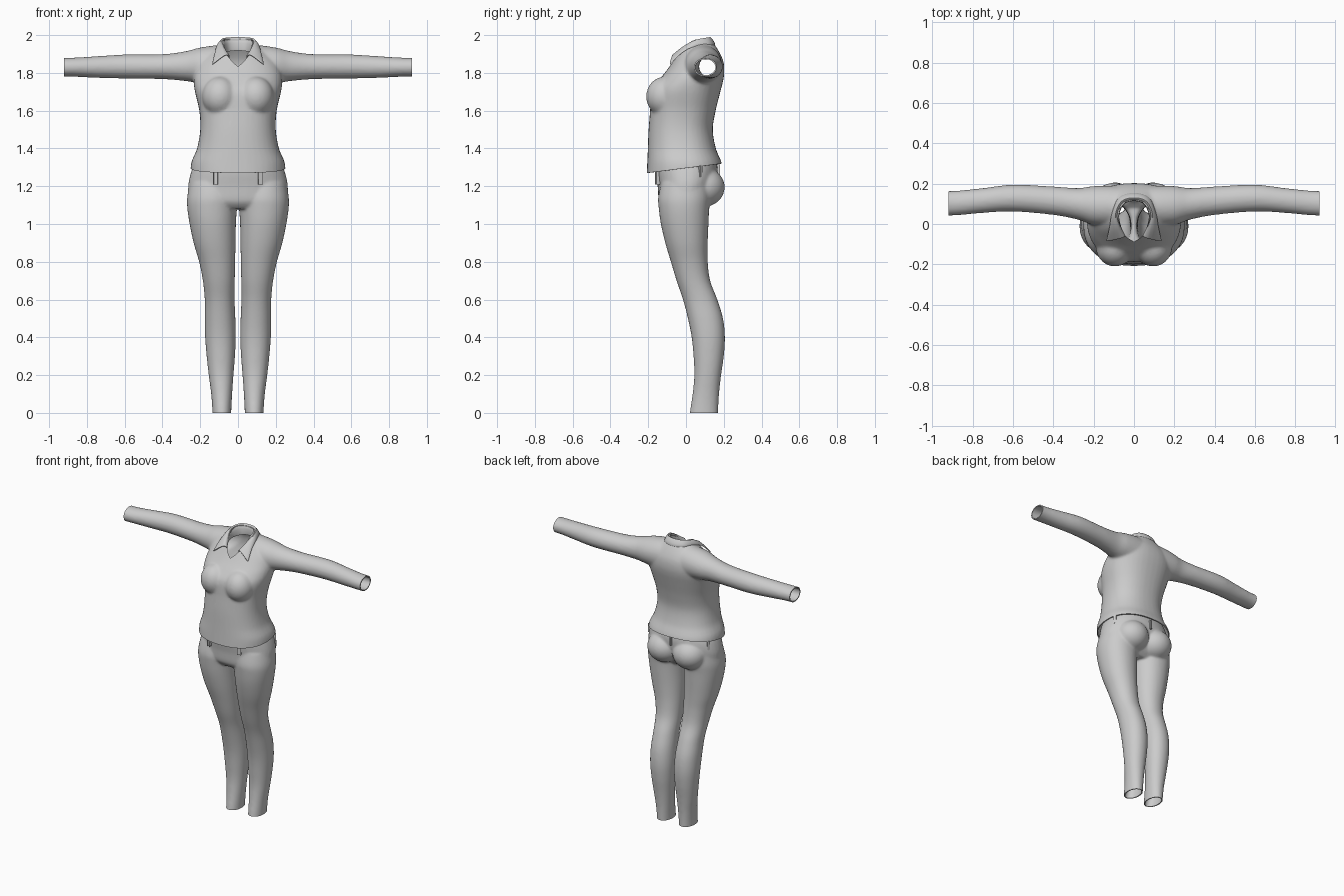
import bpy, bmesh, math
from mathutils import Vector

if "Cube" in bpy.data.objects:
    bpy.data.objects.remove(bpy.data.objects["Cube"])

cloth = bpy.data.materials.new("grey cloth")
cloth.diffuse_color = (0.6, 0.6, 0.6, 1)
cloth.use_nodes = True
cloth.node_tree.nodes["Principled BSDF"].inputs["Base Color"].default_value = cloth.diffuse_color


def spline(rows, steps=5):
    """Smoothly interpolate rows of numbers (Catmull-Rom)."""
    out = []
    for i in range(len(rows) - 1):
        p = [rows[max(0, min(len(rows) - 1, i + k))] for k in (-1, 0, 1, 2)]
        for s in range(steps):
            t = s / steps
            out.append([0.5 * (2 * b + (c - a) * t + (2 * a - 5 * b + 4 * c - d) * t * t
                               + (3 * b - a - 3 * c + d) * t ** 3) for a, b, c, d in zip(*p)])
    return out + [list(rows[-1])]


def loft(bm, rows, along_x=False, power=2.0, side=1, n=40):
    """Closed tube through rows of (position, u_min, u_max, v_min, v_max)."""
    rings = []
    for pos, u0, u1, v0, v1 in spline(rows):
        ring = []
        for k in range(n):
            a = 2 * math.pi * k / n
            c, s = math.cos(a), math.sin(a)
            u = (u0 + u1) / 2 + (u1 - u0) / 2 * math.copysign(abs(c) ** (2 / power), c)
            v = (v0 + v1) / 2 + (v1 - v0) / 2 * math.copysign(abs(s) ** (2 / power), s)
            ring.append(bm.verts.new((side * pos, u, v) if along_x else (side * u, v, pos)))
        rings.append(ring)
    faces = [bm.faces.new(rings[0]), bm.faces.new(rings[-1][::-1])]
    for a, b in zip(rings, rings[1:]):
        for k in range(n):
            faces.append(bm.faces.new((a[k], b[k], b[(k + 1) % n], a[(k + 1) % n])))
    bmesh.ops.recalc_face_normals(bm, faces=faces)


def ball(bm, centre, radii):
    made = bmesh.ops.create_uvsphere(bm, u_segments=32, v_segments=20, radius=1)
    for v in made["verts"]:
        v.co = Vector([c + r * p for c, r, p in zip(centre, radii, v.co)])


def make(name, bm):
    mesh = bpy.data.meshes.new(name)
    bm.to_mesh(mesh)
    bm.free()
    ob = bpy.data.objects.new(name, mesh)
    bpy.context.collection.objects.link(ob)
    mesh.materials.append(cloth)
    return ob


def bake(ob):
    """Apply every modifier."""
    dg = bpy.context.evaluated_depsgraph_get()
    ob.data = bpy.data.meshes.new_from_object(ob.evaluated_get(dg))
    ob.modifiers.clear()


def garment(name, bm, cuts, voxel):
    """Fuse the volumes, trim the openings and give the cloth thickness."""
    ob = make(name, bm)
    ob.modifiers.new("fuse", "REMESH").voxel_size = voxel
    soft = ob.modifiers.new("soften", "SMOOTH")
    soft.factor, soft.iterations = 0.5, 10
    ob.modifiers.new("lighten", "DECIMATE").ratio = 0.35
    bake(ob)
    bm = bmesh.new()
    bm.from_mesh(ob.data)
    for co, no in cuts:
        bmesh.ops.bisect_plane(bm, geom=bm.verts[:] + bm.edges[:] + bm.faces[:],
                               plane_co=co, plane_no=no, clear_outer=True)
    bm.to_mesh(ob.data)
    bm.free()
    thick = ob.modifiers.new("thickness", "SOLIDIFY")
    thick.thickness, thick.offset = 0.007, -1
    return ob


def smooth(ob, angle=50):
    bpy.ops.object.select_all(action="DESELECT")
    ob.select_set(True)
    bpy.context.view_layer.objects.active = ob
    bpy.ops.object.shade_smooth_by_angle(angle=math.radians(angle))


# Shirt: torso, bust and sleeves
bm = bmesh.new()
torso = [(1.20, .25, -.21, .20), (1.27, .252, -.208, .198), (1.33, .246, -.205, .187),
         (1.40, .217, -.202, .158), (1.50, .200, -.198, .142), (1.60, .205, -.190, .157),
         (1.70, .228, -.182, .182), (1.76, .235, -.145, .197), (1.81, .228, -.105, .203),
         (1.86, .205, -.070, .198), (1.90, .160, -.045, .182), (1.94, .110, -.015, .158),
         (1.98, .075, 0, .13)]
loft(bm, [(z, -w, w, f, b) for z, w, f, b in torso], power=2.3)
sleeve = [(.02, .0, .18, 1.76, 1.94), (.10, -.01, .19, 1.74, 1.947), (.20, -.005, .188, 1.745, 1.934),
          (.28, .022, .178, 1.757, 1.914), (.40, .045, .186, 1.767, 1.899),
          (.60, .062, .195, 1.770, 1.897), (.75, .055, .178, 1.774, 1.888),
          (.88, .043, .165, 1.780, 1.880), (.98, .040, .163, 1.778, 1.882)]
for s in (-1, 1):
    ball(bm, (s * .095, -.112, 1.675), (.095, .099, .105))
    loft(bm, sleeve, along_x=True, side=s)
shirt = garment("shirt", bm, [((0, -.21, 1.27), (0, .05, -.40)),
                              ((.92, 0, 0), (1, 0, 0)), ((-.92, 0, 0), (-1, 0, 0))], .008)

# Neck opening, cut straight down through the top of the shirt
half = [(0, -.088), (.03, -.07), (.055, -.045), (.072, 0), (.076, .04), (.068, .08), (.042, .108), (0, .118)]
outline = half + [(-x, y) for x, y in half[-2:0:-1]]
bm = bmesh.new()
base = bm.faces.new([bm.verts.new((x, y, 1.62)) for x, y in outline])
top = bmesh.ops.extrude_face_region(bm, geom=[base])["geom"]
for v in top:
    if isinstance(v, bmesh.types.BMVert):
        v.co.z = 2.2
bmesh.ops.recalc_face_normals(bm, faces=bm.faces)
cutter = make("neck_cutter", bm)
cutter.hide_render = True
cut = shirt.modifiers.new("neck", "BOOLEAN")
cut.object, cut.operation, cut.solver = cutter, "DIFFERENCE", "EXACT"
bake(shirt)
bpy.data.objects.remove(cutter)
smooth(shirt)

# Folded collar: stand, fold and outer edge from front to back
stations = [(.044, -.058, 1.875, .050, -.068, 1.905, .140, -.088, 1.838),
            (.066, -.010, 1.900, .073, -.012, 1.945, .124, -.022, 1.905),
            (.074, .045, 1.905, .084, .050, 1.980, .110, .050, 1.940),
            (.048, .100, 1.910, .055, .106, 1.996, .076, .130, 1.945),
            (0, .115, 1.915, 0, .120, 1.998, 0, .155, 1.945)]
stations += [tuple(-c if i % 3 == 0 else c for i, c in enumerate(r)) for r in stations[-2::-1]]
bm = bmesh.new()
rows = []
for r in spline(stations, 6):
    stand, fold, edge = Vector(r[0:3]), Vector(r[3:6]), Vector(r[6:9])
    mid = (fold + edge) / 2 + Vector((0, 0, .006))
    rows.append([bm.verts.new(p) for p in (stand, fold, mid, edge)])
for a, b in zip(rows, rows[1:]):
    for k in range(3):
        bm.faces.new((a[k], b[k], b[k + 1], a[k + 1]))
bmesh.ops.recalc_face_normals(bm, faces=bm.faces)
collar = make("collar", bm)
thick = collar.modifiers.new("thickness", "SOLIDIFY")
thick.thickness, thick.offset = .009, 0
sub = collar.modifiers.new("round", "SUBSURF")
sub.levels = sub.render_levels = 1
bake(collar)
smooth(collar, 60)

# Trousers: hips, seat and legs
bm = bmesh.new()
hips = [(1.08, .22, -.11, .08), (1.12, .258, -.142, .12), (1.20, .264, -.150, .155),
        (1.27, .250, -.160, .168), (1.33, .228, -.160, .160), (1.42, .195, -.155, .125)]
loft(bm, [(z, -w, w, f, b) for z, w, f, b in hips], power=2.2)
leg = [(-.08, .036, .135, .015, .170), (0, .036, .135, .020, .170), (.10, .031, .142, .035, .175),
       (.20, .024, .155, .044, .186), (.30, .016, .166, .040, .200), (.40, .012, .174, .030, .206),
       (.50, .014, .176, .010, .196), (.60, .018, .176, -.016, .166), (.70, .017, .186, -.050, .128),
       (.80, .015, .206, -.080, .115), (.90, .013, .235, -.110, .115), (1.00, .011, .256, -.133, .119),
       (1.08, .006, .268, -.144, .123), (1.14, 0, .269, -.147, .130), (1.22, .01, .255, -.13, .13)]
for s in (-1, 1):
    loft(bm, leg, side=s, power=2.1)
    ball(bm, (s * .098, .090, 1.195), (.115, .115, .105))
trousers = garment("trousers", bm, [((0, 0, 0), (0, 0, -1)), ((0, 0, 1.37), (0, 0, 1))], .007)
bake(trousers)
smooth(trousers)

# Belt loops pressed onto the waist
spots = [(0, .25, 1.285)]
for s in (-1, 1):
    spots += [(s * .145, -.25, 1.25), (s * .25, .09, 1.28)]
for i, spot in enumerate(spots):
    _, hit, normal, _ = trousers.closest_point_on_mesh(spot)
    normal.z = 0
    normal.normalize()
    hit.z = spot[2]
    bm = bmesh.new()
    bmesh.ops.create_cube(bm, size=1)
    turn = normal.to_track_quat("Y", "Z")
    for v in bm.verts:
        v.co = hit + turn @ Vector((v.co.x * .016, v.co.y * .022, v.co.z * .07))
    bmesh.ops.bevel(bm, geom=bm.edges[:], offset=.005, segments=2, affect="EDGES")
    smooth(make(f"belt_loop_{i + 1}", bm))
